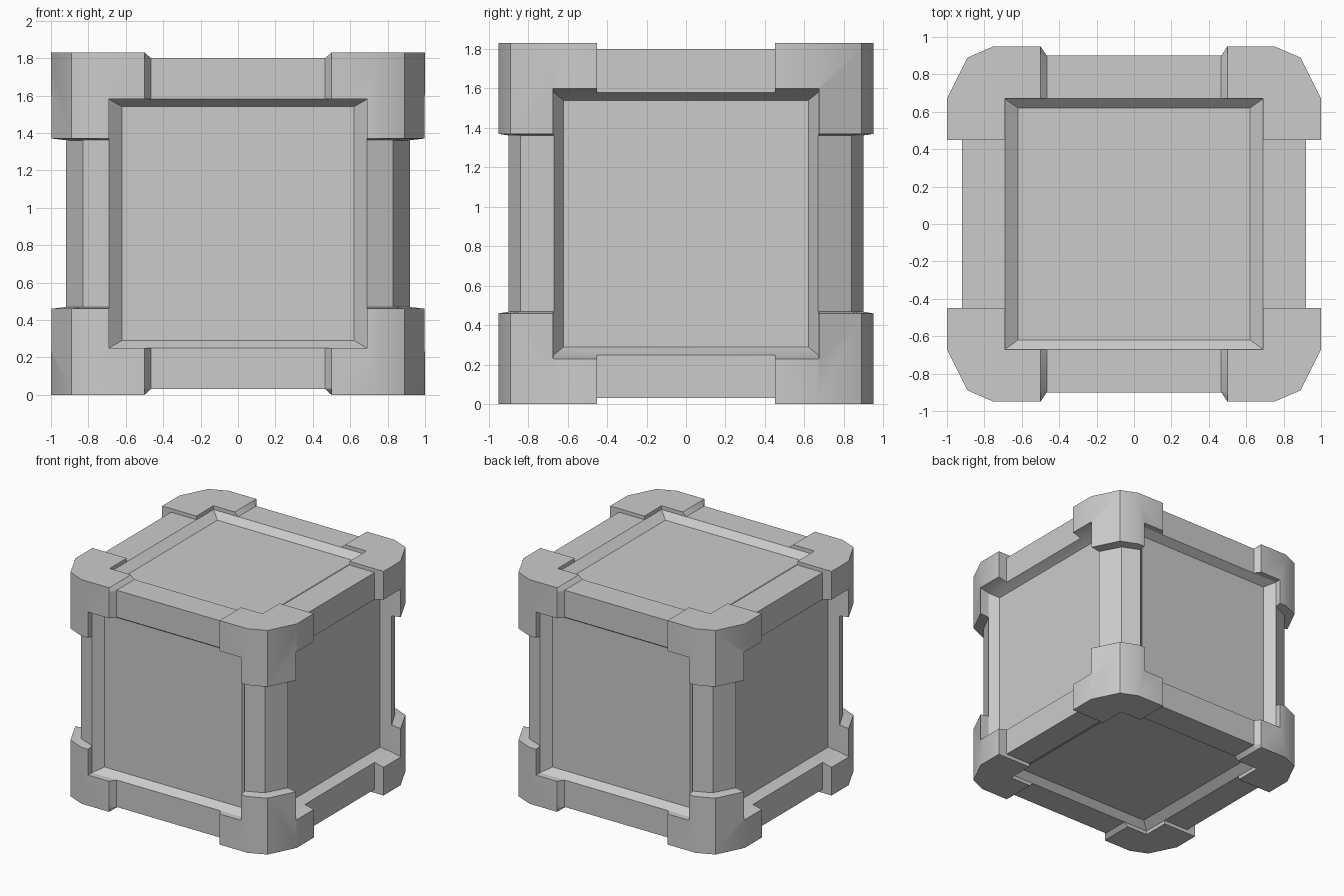
import bpy, bmesh, math

if "Cube" in bpy.data.objects:
    bpy.data.objects.remove(bpy.data.objects["Cube"])

MID = 0.915  # half height


def loft(bm, rings):
    """Closed solid through rings of equal point count."""
    vs = [[bm.verts.new(p) for p in r] for r in rings]
    n = len(vs[0])
    for a, b in zip(vs, vs[1:]):
        for i in range(n):
            j = (i + 1) % n
            bm.faces.new((a[i], a[j], b[j], b[i]))
    bm.faces.new(vs[0])
    bm.faces.new(vs[-1])


def finish(name, bm):
    bmesh.ops.recalc_face_normals(bm, faces=bm.faces[:])
    me = bpy.data.meshes.new(name)
    bm.to_mesh(me)
    bm.free()
    ob = bpy.data.objects.new(name, me)
    bpy.context.collection.objects.link(ob)
    return ob


# Crate body: prism with chamfered upright posts
quad = [(0.92, 0.67), (0.83, 0.84), (0.69, 0.90)]
outline = (quad + [(-x, y) for x, y in reversed(quad)]
           + [(-x, -y) for x, y in quad] + [(x, -y) for x, y in reversed(quad)])
bm = bmesh.new()
loft(bm, [[(x, y, z) for x, y in outline] for z in (0.03, 1.80)])
crate = finish("crate", bm)


# Corner guards: one lofted shape repeated in all eight corners
def guard_ring(xi, k=1.0):
    outer = [(0.50, 0.95), (0.75, 0.95), (0.89, 0.89), (1.0, 0.67)]
    return ([(xi, 0.45), (xi, 0.895 * k)] + [(x * k if k == 1 or x > 0.6 else x, y * k) for x, y in outer]
            + [(k, 0.45)])


levels = [(0.0, guard_ring(0.499)), (0.033, guard_ring(0.463)),
          (0.46, guard_ring(0.463)), (0.473, guard_ring(0.463, 0.915))]
bm = bmesh.new()
for sx in (-1, 1):
    for sy in (-1, 1):
        for sz in (-1, 1):
            loft(bm, [[(sx * x, sy * y, MID + sz * (MID - z)) for x, y in ring]
                      for z, ring in levels])
guards = finish("corner_guards", bm)

# Recess cutters: (depth, half u, half v) steps for each panel
recesses = {
    "x": [(0.85, 0.62, 0.625), (0.92, 0.67, 0.665), (1.0, 0.675, 0.685), (1.2, 0.675, 0.685)],
    "y": [(0.835, 0.62, 0.625), (0.90, 0.69, 0.665), (1.2, 0.695, 0.667)],
    "z": [(0.835, 0.62, 0.62), (0.885, 0.69, 0.67), (1.2, 0.695, 0.672)],
}
place = {"x": lambda d, u, v: (d, u, MID + v),
         "y": lambda d, u, v: (u, d, MID + v),
         "z": lambda d, u, v: (u, v, MID + d)}
bm = bmesh.new()
for axis, steps in recesses.items():
    for s in (-1, 1):
        loft(bm, [[place[axis](s * d, a * u, b * v)
                   for a, b in ((-1, -1), (1, -1), (1, 1), (-1, 1))]
                  for d, u, v in steps])
cutter = finish("recess_cutter", bm)

# Join the guards to the body, then sink the six panels
for operation, other in (("UNION", guards), ("DIFFERENCE", cutter)):
    other.hide_render = True
    bpy.context.view_layer.objects.active = crate
    mod = crate.modifiers.new(operation.lower(), "BOOLEAN")
    mod.operation = operation
    mod.solver = "EXACT"
    mod.object = other
    bpy.ops.object.modifier_apply(modifier=mod.name)
    bpy.data.objects.remove(other, do_unlink=True)

bpy.ops.object.select_all(action="DESELECT")
crate.select_set(True)
bpy.context.view_layer.objects.active = crate
bpy.ops.object.shade_smooth_by_angle(angle=math.radians(30))
